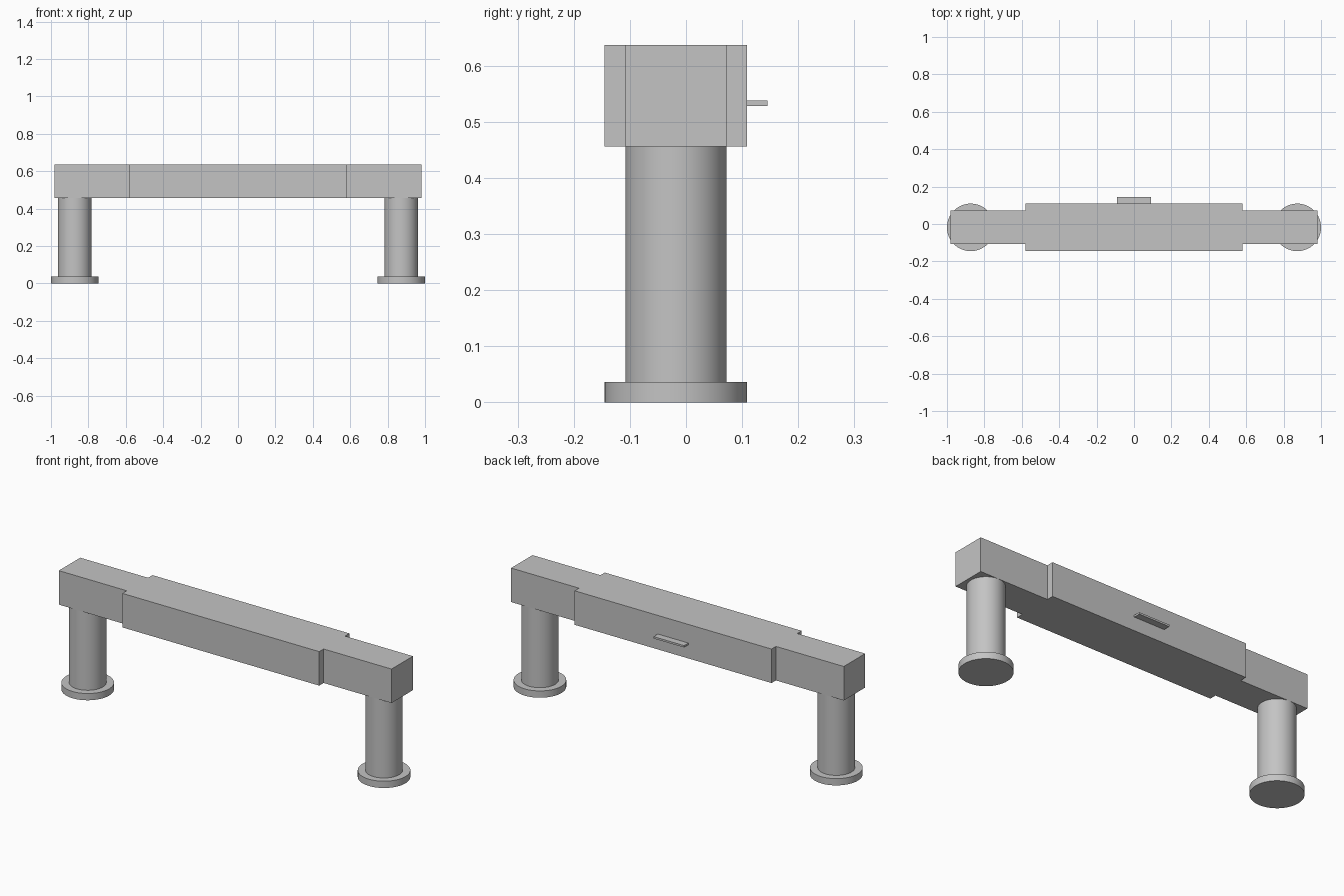
import bpy, bmesh, math
from mathutils import Matrix

cube = bpy.data.objects.get("Cube")
if cube:
    bpy.data.objects.remove(cube, do_unlink=True)

GREY = (0.55, 0.55, 0.55, 1)
mat = bpy.data.materials.new("plain_grey")
mat.use_nodes = True
mat.diffuse_color = GREY
bsdf = mat.node_tree.nodes["Principled BSDF"]
bsdf.inputs["Base Color"].default_value = GREY
bsdf.inputs["Roughness"].default_value = 0.6

AXIS_Y = -0.018            # centre line of beam and legs
BEAM_BOTTOM, BEAM_TOP = 0.456, 0.637
FOOT_TOP = 0.036


def finish(name, bm):
    bmesh.ops.recalc_face_normals(bm, faces=bm.faces)
    mesh = bpy.data.meshes.new(name)
    bm.to_mesh(mesh)
    bm.free()
    mesh.materials.append(mat)
    obj = bpy.data.objects.new(name, mesh)
    bpy.context.collection.objects.link(obj)
    return obj


def prism(name, outline, z0, z1):
    """Extrude a plan outline upward."""
    bm = bmesh.new()
    face = bm.faces.new([bm.verts.new((x, y, z0)) for x, y in outline])
    top = bmesh.ops.extrude_face_region(bm, geom=[face])["geom"]
    verts = [v for v in top if isinstance(v, bmesh.types.BMVert)]
    bmesh.ops.translate(bm, verts=verts, vec=(0, 0, z1 - z0))
    return finish(name, bm)


def cylinder(name, x, radius, z0, z1):
    bm = bmesh.new()
    bmesh.ops.create_cone(
        bm, cap_ends=True, segments=64, radius1=radius, radius2=radius,
        depth=z1 - z0, matrix=Matrix.Translation((x, AXIS_Y, (z0 + z1) / 2)))
    obj = finish(name, bm)
    bpy.ops.object.select_all(action='DESELECT')
    obj.select_set(True)
    bpy.context.view_layer.objects.active = obj
    bpy.ops.object.shade_smooth_by_angle(angle=math.radians(35))


# Beam: narrow ends with a wider middle, mirrored about both axes
end_x, mid_x, end_w, mid_w = 0.98, 0.58, 0.09, 0.127
quarter = [(end_x, end_w), (mid_x, end_w), (mid_x, mid_w)]
back = quarter + [(-x, y) for x, y in reversed(quarter)]
outline = back + [(x, -y) for x, y in reversed(back)]
prism("beam", [(x, y + AXIS_Y) for x, y in outline], BEAM_BOTTOM, BEAM_TOP)

# Thin tab on the back of the beam
prism("back_tab", [(-0.09, 0.109), (0.09, 0.109), (0.09, 0.145), (-0.09, 0.145)],
      0.528, 0.538)

# Legs on round feet
for side, sign in (("left", 1), ("right", -1)):
    cylinder(side + "_foot", sign * 0.873, 0.127, 0, FOOT_TOP)
    cylinder(side + "_leg", sign * 0.873, 0.09, FOOT_TOP, BEAM_BOTTOM)
